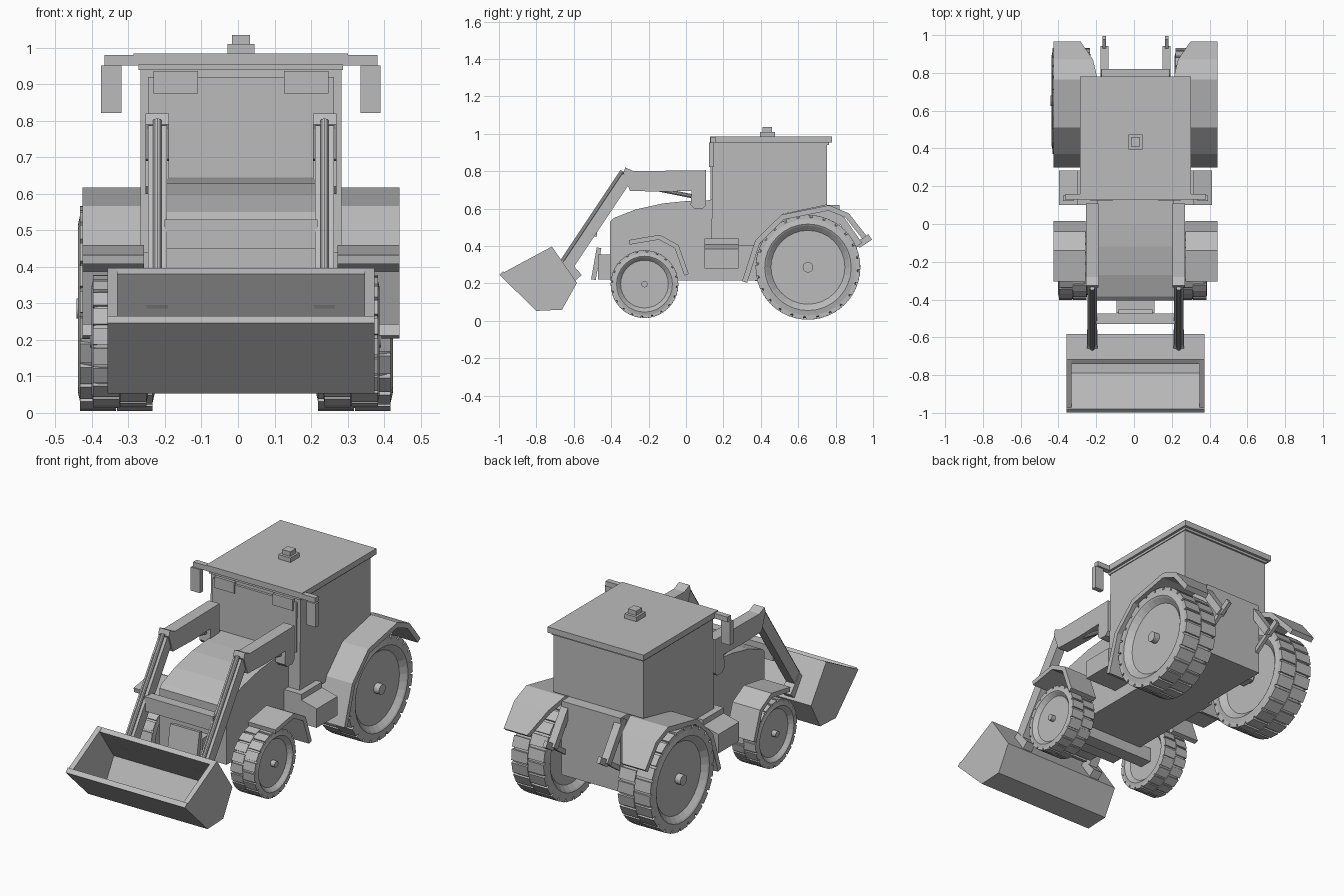
import bpy, bmesh, math
from mathutils import Vector, Matrix

cube = bpy.data.objects.get("Cube")
if cube:
    bpy.data.objects.remove(cube)

grey = bpy.data.materials.new("plain_grey")
grey.use_nodes = True
COLOUR = (0.5, 0.5, 0.5, 1)
grey.diffuse_color = COLOUR
grey.node_tree.nodes["Principled BSDF"].inputs["Base Color"].default_value = COLOUR
MID = 0.008  # middle of the body across x
SIDES = (("left", 1), ("right", -1))


def finish(name, bm):
    bmesh.ops.recalc_face_normals(bm, faces=bm.faces)
    mesh = bpy.data.meshes.new(name)
    bm.to_mesh(mesh)
    bm.free()
    mesh.materials.append(grey)
    obj = bpy.data.objects.new(name, mesh)
    bpy.context.collection.objects.link(obj)
    return obj


def prism(name, profile, x0, x1):
    """Extrude a (y, z) outline from x0 to x1, measured from the body middle."""
    bm = bmesh.new()
    face = bm.faces.new([bm.verts.new((MID + x0, y, z)) for y, z in profile])
    new = bmesh.ops.extrude_face_region(bm, geom=[face])["geom"]
    verts = [v for v in new if isinstance(v, bmesh.types.BMVert)]
    bmesh.ops.translate(bm, vec=(x1 - x0, 0, 0), verts=verts)
    return finish(name, bm)


def box(name, x0, x1, y0, y1, z0, z1):
    return prism(name, [(y0, z0), (y1, z0), (y1, z1), (y0, z1)], x0, x1)


def bar(name, a, b, thick, x0, x1):
    """Straight beam between two (y, z) points."""
    a, b = Vector(a), Vector(b)
    n = Vector((-(b - a).y, (b - a).x)).normalized() * thick / 2
    return prism(name, [a + n, b + n, b - n, a - n], x0, x1)


def ribbon(name, path, thick, x0, x1):
    """Bent sheet following a (y, z) path, thickened to the path's right."""
    pts = [Vector(p) for p in path]
    inner = []
    for i, p in enumerate(pts):
        dirs = []
        if i > 0:
            dirs.append((p - pts[i - 1]).normalized())
        if i < len(pts) - 1:
            dirs.append((pts[i + 1] - p).normalized())
        normals = [Vector((d.y, -d.x)) for d in dirs]
        m = sum(normals, Vector((0, 0))).normalized()
        inner.append(p + m * thick / m.dot(normals[0]))
    return prism(name, pts + inner[::-1], x0, x1)


def rod(name, x, a, b, radius):
    p, q = Vector((MID + x, *a)), Vector((MID + x, *b))
    bm = bmesh.new()
    rot = (q - p).to_track_quat("Z", "Y").to_matrix().to_4x4()
    bmesh.ops.create_cone(bm, cap_ends=True, segments=10, radius1=radius, radius2=radius,
                          depth=(q - p).length, matrix=Matrix.Translation((p + q) / 2) @ rot)
    return finish(name, bm)


def wheel(name, x, y, z, r, width, hub, side, lugs):
    """Lathed tyre and dished rim with two staggered rows of tread blocks."""
    h = width / 2
    half = [(h * 0.72, 0.965 * r), (h * 0.93, 0.94 * r), (h, 0.82 * r), (h * 0.95, 0.79 * r),
            (h * 0.72, 0.70 * r), (h * 0.72, hub), (h + 0.004, hub), (h + 0.004, 0)]
    outline = [(-a, b) for a, b in reversed(half)] + half
    bm = bmesh.new()
    verts = [bm.verts.new((a, 0, b)) for a, b in outline]
    edges = [bm.edges.new(p) for p in zip(verts, verts[1:])]
    bmesh.ops.spin(bm, geom=verts + edges, cent=(0, 0, 0), axis=(1, 0, 0),
                   angle=math.tau, steps=32)
    bmesh.ops.remove_doubles(bm, verts=bm.verts, dist=0.0002)
    for i in range(lugs):
        for row in (-1, 1):
            turn = Matrix.Rotation(math.tau * (i + row / 4) / lugs, 4, "X")
            place = Matrix.Translation((row * h * 0.48, 0, 0.94 * r))
            size = Matrix.Diagonal((h * 0.93, 0.8 * math.tau * r / lugs, 0.10 * r, 1))
            bmesh.ops.create_cube(bm, size=1, matrix=turn @ place @ size)
    obj = finish(name, bm)
    obj.location = (x, y, z)
    return obj


# Body, bonnet and cab
prism("bonnet", [(-0.405, 0.215), (0.4, 0.215), (0.4, 0.645), (0.13, 0.645), (0, 0.64), (-0.12, 0.628),
                 (-0.27, 0.595), (-0.385, 0.55), (-0.405, 0.53)], -0.205, 0.205)
box("rear_body", -0.18, 0.18, 0.37, 0.82, 0.212, 0.62)
prism("cab", [(0.135, 0.4), (0.36, 0.4), (0.39, 0.44), (0.52, 0.57), (0.755, 0.62), (0.755, 0.945),
              (0.145, 0.945)], -0.275, 0.275)
box("cab_rim", -0.28, 0.28, 0.135, 0.765, 0.94, 0.96)
box("front_window", -0.255, 0.255, 0.131, 0.15, 0.645, 0.92)
box("roof", -0.294, 0.294, 0.128, 0.78, 0.953, 0.985)
box("beacon_base", -0.037, 0.037, 0.395, 0.475, 0.98, 1.01)
box("beacon_top", -0.025, 0.025, 0.41, 0.46, 1.005, 1.035)

# Front weight, axles
box("front_block", -0.1, 0.1, -0.47, -0.39, 0.22, 0.355)
bar("front_plate", (-0.465, 0.39), (-0.495, 0.22), 0.025, -0.09, 0.09)
box("front_axle", -0.28, 0.28, -0.26, -0.185, 0.155, 0.235)
box("rear_axle", -0.25, 0.25, 0.61, 0.69, 0.25, 0.33)

# Parts repeated on both sides
for label, s in SIDES:
    wheel(label + "_rear_wheel", s * 0.326 - 0.007, 0.652, 0.286, 0.282, 0.21, 0.028, s, 24)
    wheel(label + "_front_wheel", s * 0.317 - 0.007, -0.222, 0.196, 0.182, 0.155, 0.017, s, 20)

    rear = ribbon(label + "_rear_fender",
                  [(0.30, 0.212), (0.37, 0.43), (0.51, 0.567), (0.765, 0.618), (0.87, 0.575), (0.965, 0.455)],
                  0.028, s * 0.2, s * 0.434)
    # Narrow the tail of the fender on its inner side
    for v in rear.data.vertices:
        if v.co.y > 0.84 and abs(v.co.x - MID) < 0.25:
            v.co.x = MID + s * (0.225 if v.co.y < 0.9 else 0.29)
    ribbon(label + "_front_fender",
           [(-0.305, 0.432), (-0.14, 0.46), (-0.04, 0.405), (0.015, 0.25)], 0.025, s * 0.265, s * 0.434)

    # Step box with sloped outer top
    step = box(label + "_step_box", s * 0.19, s * 0.404, 0.10, 0.282, 0.28, 0.44)
    for v in step.data.vertices:
        if v.co.z > 0.4 and abs(v.co.x - MID) > 0.3:
            v.co.z = 0.385
    box(label + "_step_top", s * 0.19, s * 0.31, 0.10, 0.282, 0.38, 0.44)

    # Mirrors and lamps
    box(label + "_mirror_arm", s * 0.28, s * 0.374, 0.13, 0.16, 0.952, 0.98)
    box(label + "_mirror", s * 0.327, s * 0.383, 0.122, 0.15, 0.822, 0.952)
    box(label + "_lamp", s * 0.118, s * 0.24, 0.124, 0.14, 0.875, 0.937)

    # Loader arm: bracket with beam, sloping arm, hydraulic rods, bucket mount
    prism(label + "_loader_beam",
          [(-0.30, 0.695), (-0.13, 0.69), (0.03, 0.695), (0.025, 0.62), (0.045, 0.6), (0.09, 0.6), (0.108, 0.62),
           (0.108, 0.805), (-0.28, 0.80), (-0.325, 0.82), (-0.335, 0.79)], s * 0.197, s * 0.262)
    bar(label + "_loader_arm", (-0.315, 0.77), (-0.635, 0.29), 0.062, s * 0.203, s * 0.255)
    rod(label + "_arm_cylinder", s * 0.229, (-0.34, 0.80), (-0.66, 0.32), 0.012)
    rod(label + "_lift_cylinder", s * 0.229, (-0.175, 0.708), (0.04, 0.665), 0.011)
    bar(label + "_bucket_mount", (-0.66, 0.315), (-0.58, 0.225), 0.06, s * 0.2, s * 0.258)

    # Rear hitch links
    bar(label + "_hitch_arm", (0.785, 0.605), (0.925, 0.405), 0.04, s * 0.142, s * 0.185)
    bar(label + "_hitch_link", (0.80, 0.33), (0.93, 0.42), 0.025, s * 0.155, s * 0.175)
    bar(label + "_hitch_end", (0.918, 0.405), (0.985, 0.448), 0.035, s * 0.155, s * 0.175)

box("loader_crossbar", -0.21, 0.21, -0.53, -0.475, 0.45, 0.53)

# Bucket: bent shell with end plates
BUCKET = [(-0.717, 0.397), (-0.583, 0.203), (-0.663, 0.059), (-0.80, 0.053), (-0.998, 0.246)]
ribbon("bucket_shell", BUCKET, 0.028, -0.366, 0.366)
for label, s in SIDES:
    prism(label + "_bucket_end", BUCKET, s * 0.338, s * 0.366)
